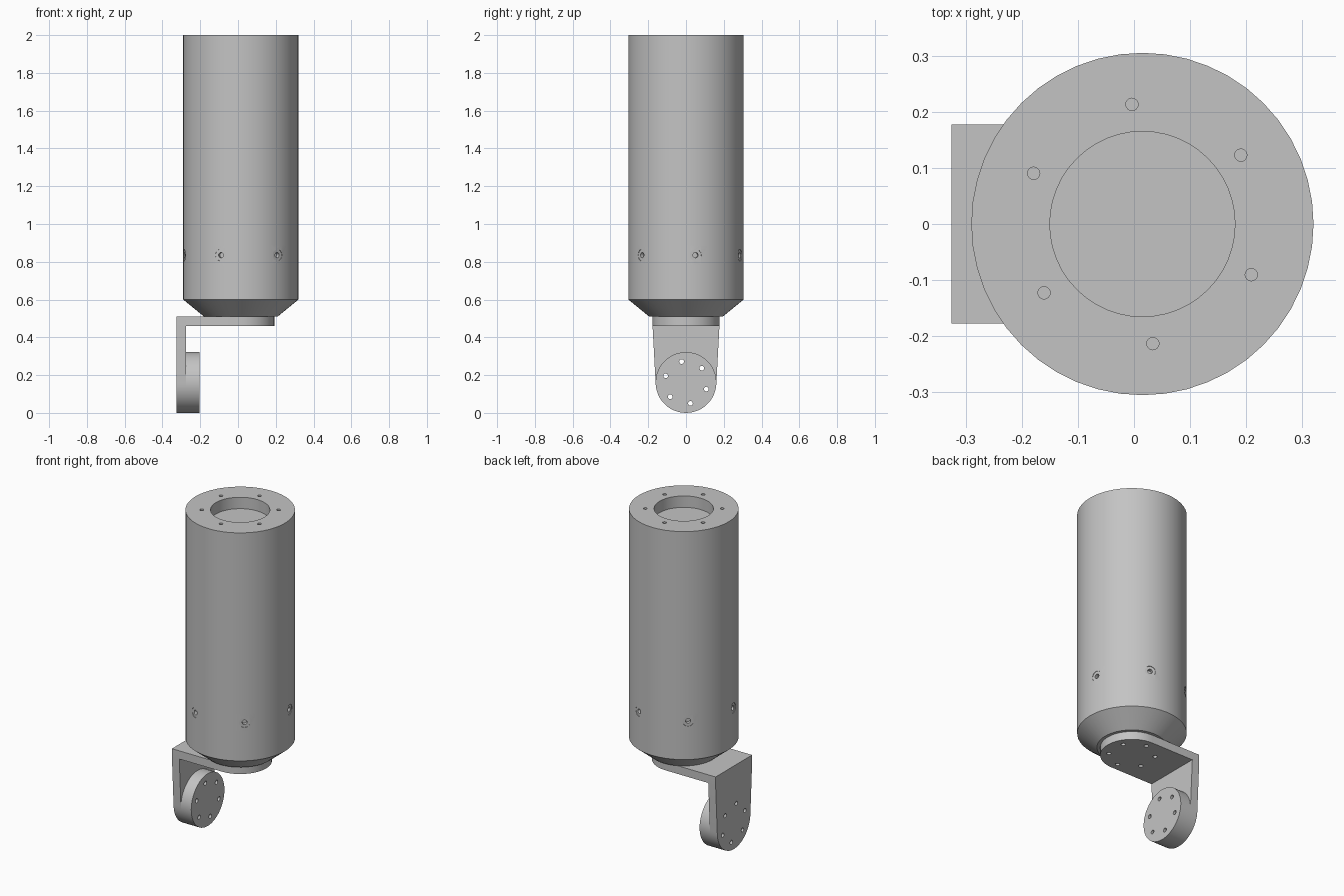
import bpy
import bmesh
from math import sin, cos, pi, radians
from mathutils import Matrix, Vector

if "Cube" in bpy.data.objects:
    bpy.data.objects.remove(bpy.data.objects["Cube"])

grey = bpy.data.materials.new("plain_grey")
grey.use_nodes = True
grey.diffuse_color = (0.55, 0.55, 0.55, 1)
grey.node_tree.nodes["Principled BSDF"].inputs["Base Color"].default_value = (0.55, 0.55, 0.55, 1)

AXIS_X = 0.015          # centre line of the housing
FLANGE_Z = 0.161        # centre height of the lower flange
Z = Vector((0, 0, 1))


def place(point, direction=Z):
    """Matrix that moves the z axis onto a direction at a point."""
    turn = Z.rotation_difference(Vector(direction)).to_matrix().to_4x4()
    return Matrix.Translation(point) @ turn


def to_object(bm, name):
    bmesh.ops.recalc_face_normals(bm, faces=bm.faces)
    mesh = bpy.data.meshes.new(name)
    bm.to_mesh(mesh)
    bm.free()
    mesh.materials.append(grey)
    ob = bpy.data.objects.new(name, mesh)
    bpy.context.collection.objects.link(ob)
    return ob


def add_lathe(bm, profile, segments, matrix):
    """Turn a (radius, height) profile that starts and ends on the axis."""
    verts = [bm.verts.new((r, 0, z)) for r, z in profile]
    edges = [bm.edges.new(pair) for pair in zip(verts, verts[1:])]
    made = bmesh.ops.spin(bm, geom=verts + edges, cent=(0, 0, 0), axis=Z,
                          angle=2 * pi, steps=segments, use_duplicate=False)
    new = {v for v in bm.verts if v.is_valid and not v.tag}
    bmesh.ops.remove_doubles(bm, verts=list(new), dist=0.00001)
    new = [v for v in bm.verts if not v.tag]
    bmesh.ops.transform(bm, matrix=matrix, verts=new)
    for v in new:
        v.tag = True


def lathe(name, profile, segments, matrices):
    bm = bmesh.new()
    for m in matrices:
        add_lathe(bm, profile, segments, m)
    return to_object(bm, name)


def plate(name, outline, offset):
    """Extrude a closed 3D outline along an offset."""
    bm = bmesh.new()
    face = bm.faces.new([bm.verts.new(p) for p in outline])
    made = bmesh.ops.extrude_face_region(bm, geom=[face], use_keep_orig=True)
    moved = [g for g in made["geom"] if isinstance(g, bmesh.types.BMVert)]
    bmesh.ops.translate(bm, vec=offset, verts=moved)
    return to_object(bm, name)


def rod(radius, low, high):
    return [(0, low), (radius, low), (radius, high), (0, high)]


def ring(start):
    """Six directions, evenly spaced."""
    return [(cos(a), sin(a)) for a in (radians(start + 60 * k) for k in range(6))]


def cut(ob, cutter):
    mod = ob.modifiers.new("holes", "BOOLEAN")
    mod.operation = "DIFFERENCE"
    mod.solver = "EXACT"
    mod.object = cutter
    bpy.context.view_layer.objects.active = ob
    bpy.ops.object.modifier_apply(modifier=mod.name)


def finish(ob):
    bpy.ops.object.select_all(action="DESELECT")
    ob.select_set(True)
    bpy.context.view_layer.objects.active = ob
    bpy.ops.object.shade_smooth_by_angle(angle=radians(30))


# Housing: tapered foot, long cylinder, round recess in the top
housing = lathe("housing", [(0, 0.51), (0.195, 0.51), (0.305, 0.6), (0.305, 0.78),
                            (0.305, 0.89), (0.305, 2), (0.165, 2), (0.165, 1.93),
                            (0, 1.93)], 48, [place((AXIS_X, 0, 0))])

# Bracket: rounded horizontal plate and tapering side plate
arc = [radians(-90 + 7.5 * k) for k in range(25)]
mount_plate = plate("mount_plate",
                    [(-0.275, -0.177, 0.46)]
                    + [(AXIS_X + 0.177 * cos(a), 0.177 * sin(a), 0.46) for a in arc]
                    + [(-0.275, 0.177, 0.46)], (0, 0, 0.05))
side_plate = plate("side_plate",
                   [(-0.325, 0.177, 0.51), (-0.325, 0.177, 0.46)]
                   + [(-0.325, -0.161 * sin(a), FLANGE_Z - 0.161 * cos(a)) for a in arc]
                   + [(-0.325, -0.177, 0.46), (-0.325, -0.177, 0.51)], (0.05, 0, 0))

# Round flange on the inside of the side plate
flange = lathe("flange", rod(0.161, 0, 0.07), 48,
               [place((-0.275, 0, FLANGE_Z), (1, 0, 0))])

# Hole cutters
top_holes = lathe("top_hole_cutter", rod(0.011, 1.95, 2.05), 16,
                  [place((AXIS_X + 0.214 * c, 0.214 * s, 0)) for c, s in ring(35)])
side_holes = lathe("side_hole_cutter",
                   [(0, 0.28), (0.014, 0.28), (0.014, 0.301), (0.031, 0.301),
                    (0.031, 0.33), (0, 0.33)], 20,
                   [place((AXIS_X, 0, 0.835), (c, s, 0)) for c, s in ring(9.6)])
plate_holes = lathe("plate_hole_cutter", rod(0.0125, 0.42, 0.505), 16,
                    [place((AXIS_X + 0.13 * c, 0.13 * s, 0)) for c, s in ring(28)])
flange_holes = lathe("flange_hole_cutter", rod(0.0125, -0.1, 0.12), 16,
                     [place((-0.275, 0.113 * c, FLANGE_Z + 0.113 * s), (1, 0, 0))
                      for c, s in ring(42)])

cut(housing, top_holes)
cut(housing, side_holes)
cut(mount_plate, plate_holes)
cut(side_plate, flange_holes)
cut(flange, flange_holes)

for cutter in (top_holes, side_holes, plate_holes, flange_holes):
    bpy.data.objects.remove(cutter)
for ob in (housing, mount_plate, side_plate, flange):
    finish(ob)
